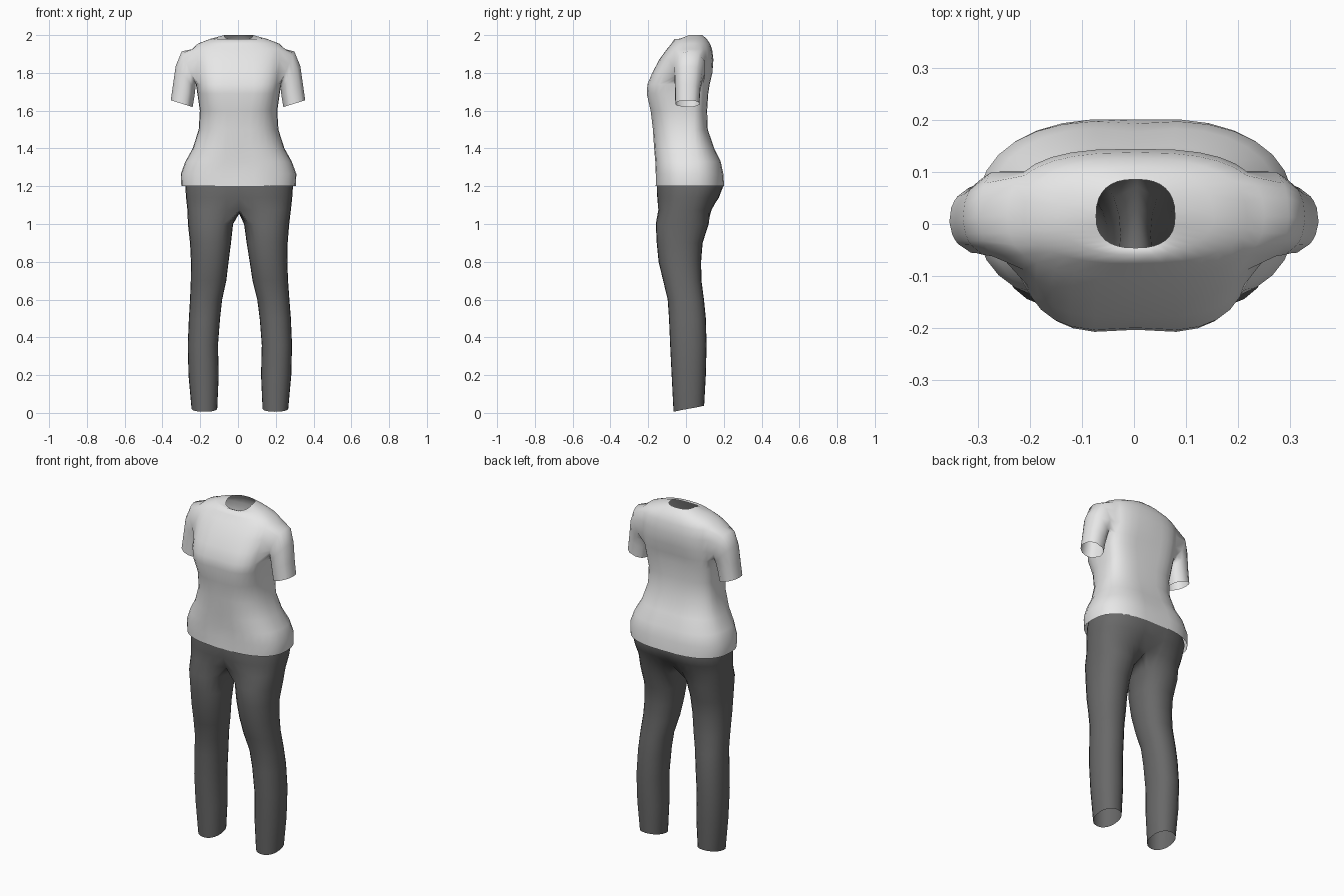
import bpy, bmesh
from math import sin, cos, pi, atan2, radians, copysign

cube = bpy.data.objects.get("Cube")
if cube:
    bpy.data.objects.remove(cube, do_unlink=True)


def material(name, value):
    mat = bpy.data.materials.new(name)
    mat.use_nodes = True
    color = (value, value, value, 1)
    mat.diffuse_color = color
    mat.node_tree.nodes["Principled BSDF"].inputs["Base Color"].default_value = color
    return mat


def finish(bm, name, mat):
    bmesh.ops.remove_doubles(bm, verts=bm.verts, dist=0.0005)
    bmesh.ops.recalc_face_normals(bm, faces=bm.faces)
    mesh = bpy.data.meshes.new(name)
    bm.to_mesh(mesh)
    bm.free()
    for poly in mesh.polygons:
        poly.use_smooth = True
    mesh.materials.append(mat)
    obj = bpy.data.objects.new(name, mesh)
    bpy.context.collection.objects.link(obj)


def power(v, n):
    return copysign(abs(v) ** (2 / n), v)


def bridge(bm, a, b, closed=True, skip=()):
    count = len(a)
    for i in range(count if closed else count - 1):
        if i not in skip:
            j = (i + 1) % count
            bm.faces.new((a[i], a[j], b[j], b[i]))


# Shirt body: height, half width, front y, back y, squareness, centre dent
SEGS = 32
BODY = [
    (1.200, .303, -.165, .207, 2.5, .03),
    (1.265, .306, -.167, .205, 2.5, .06),
    (1.330, .282, -.171, .192, 2.5, .08),
    (1.400, .243, -.176, .155, 2.5, .06),
    (1.500, .211, -.180, .118, 2.6, .03),
    (1.600, .205, -.192, .114, 2.8, .03),
    (1.690, .218, -.213, .120, 3.2, .04),
    (1.740, .226, -.209, .128, 3.2, .04),
    (1.800, .236, -.182, .142, 3.0, .02),
    (1.870, .246, -.142, .145, 2.8, 0),
    (1.925, .248, -.102, .138, 2.6, 0),
    (1.955, .215, -.077, .127, 2.4, 0),
    (1.980, .150, -.060, .110, 2.3, 0),
    (2.000, .076, -.046, .086, 2.5, 0),
]
ARM_LOW, ARM_HIGH = 7, 10
ARM_COLUMNS = {c % SEGS for side in (0, SEGS // 2) for c in range(side - 3, side + 3)}

shirt = bmesh.new()
rings = []
for k, (z, w, front, back, n, dent) in enumerate(BODY):
    mid = .015
    ring = []
    for i in range(SEGS):
        t = 2 * pi * i / SEGS
        x, s = w * power(cos(t), n), power(sin(t), n)
        y = s * (back - mid if s > 0 else mid - front)
        y *= 1 - dent * (1 - abs(x) / w) ** 3
        dip = .025 * max(0, -s) if k == len(BODY) - 1 else 0
        ring.append(shirt.verts.new((x + .003, mid + y, z - dip)))
    rings.append(ring)
for k in range(len(rings) - 1):
    bridge(shirt, rings[k], rings[k + 1],
           skip=ARM_COLUMNS if ARM_LOW <= k < ARM_HIGH else ())

# Sleeves grow from the armholes: centre x, y, z, top vector x, z, half depth
SLEEVE = [
    (.262, .020, 1.828, .036, .086, .086),
    (.278, .014, 1.775, .052, .062, .076),
    (.287, .010, 1.710, .057, .030, .069),
    (.298, .008, 1.637, .058, .018, .066),
]


def arm_angle(v):
    return atan2((v.co.z - 1.833) / .093, (v.co.y - .02) / .08)


for side in (1, -1):
    centre = 0 if side > 0 else SEGS // 2
    cols = [(centre + d) % SEGS for d in range(-3, 4)]
    loop = {rings[k][c] for k in range(ARM_LOW, ARM_HIGH + 1) for c in cols
            if k in (ARM_LOW, ARM_HIGH) or c in (cols[0], cols[-1])}
    loop = sorted(loop, key=arm_angle)
    angles = [arm_angle(v) for v in loop]
    for x, y, z, tx, tz, depth in SLEEVE:
        ring = [shirt.verts.new((side * (x + tx * sin(a)), y + depth * cos(a),
                                 z + tz * sin(a))) for a in angles]
        bridge(shirt, loop, ring)
        loop = ring
finish(shirt, "shirt", material("light grey cloth", .8))

# Trousers: hip rows are half rings, which split into closed leg rings
HIPS = [
    (1.260, .272, -.150, .185, 0),
    (1.200, .285, -.158, .201, .02),
    (1.140, .281, -.160, .182, .08),
    (1.075, .274, -.161, .150, .25),
]
# Leg rows: height, inner x, outer x, front y, back y
LEG = [
    (1.000, .026, .265, -.160, .120),
    (.900, .037, .254, -.155, .088),
    (.800, .050, .249, -.145, .080),
    (.700, .062, .250, -.121, .082),
    (.600, .084, .254, -.097, .095),
    (.500, .095, .260, -.090, .105),
    (.360, .106, .266, -.084, .109),
    (.200, .102, .262, -.076, .105),
    (.022, .110, .246, -.066, .096),
]
OUTER, INNER = 18, 5
trousers = bmesh.new()
for side in (1, -1):
    previous = None
    for z, w, front, back, cleft in HIPS:
        mid = (front + back) / 2
        row = []
        for i in range(OUTER + 1):
            t = -pi / 2 + pi * i / OUTER
            x = w * power(cos(t), 2.5) if 0 < i < OUTER else 0
            y = (back - mid) * power(sin(t), 2.5)
            y *= 1 - cleft * (1 - x / w) ** 3
            row.append(trousers.verts.new((side * x + .006, mid + y, z)))
        if previous:
            bridge(trousers, previous, row, closed=False)
        previous = row
    # Crotch seam joins back to front between the legs
    start, end = previous[-1].co, previous[0].co
    for i in range(1, INNER + 1):
        f = i / (INNER + 1)
        p = start.lerp(end, f)
        p.z -= .02 * sin(pi * f)
        previous.append(trousers.verts.new(p))
    spread = radians(138)
    angles = [-spread + 2 * spread * i / OUTER for i in range(OUTER + 1)]
    angles += [spread + (2 * pi - 2 * spread) * i / (INNER + 1) for i in range(1, INNER + 1)]
    for k, (z, inner, outer, front, back) in enumerate(LEG):
        shift = min(.02, .006 + .003 * k) if side > 0 else 0
        cx, cy = (inner + outer) / 2 + shift, (front + back) / 2
        rx, ry = (outer - inner) / 2, (back - front) / 2
        hem = .016 if k == len(LEG) - 1 else 0
        row = [trousers.verts.new((side * (cx + rx * power(cos(a), 2.2)),
                                   cy + ry * power(sin(a), 2.2),
                                   z + hem * sin(a))) for a in angles]
        bridge(trousers, previous, row)
        previous = row
finish(trousers, "trousers", material("dark grey cloth", .14))
